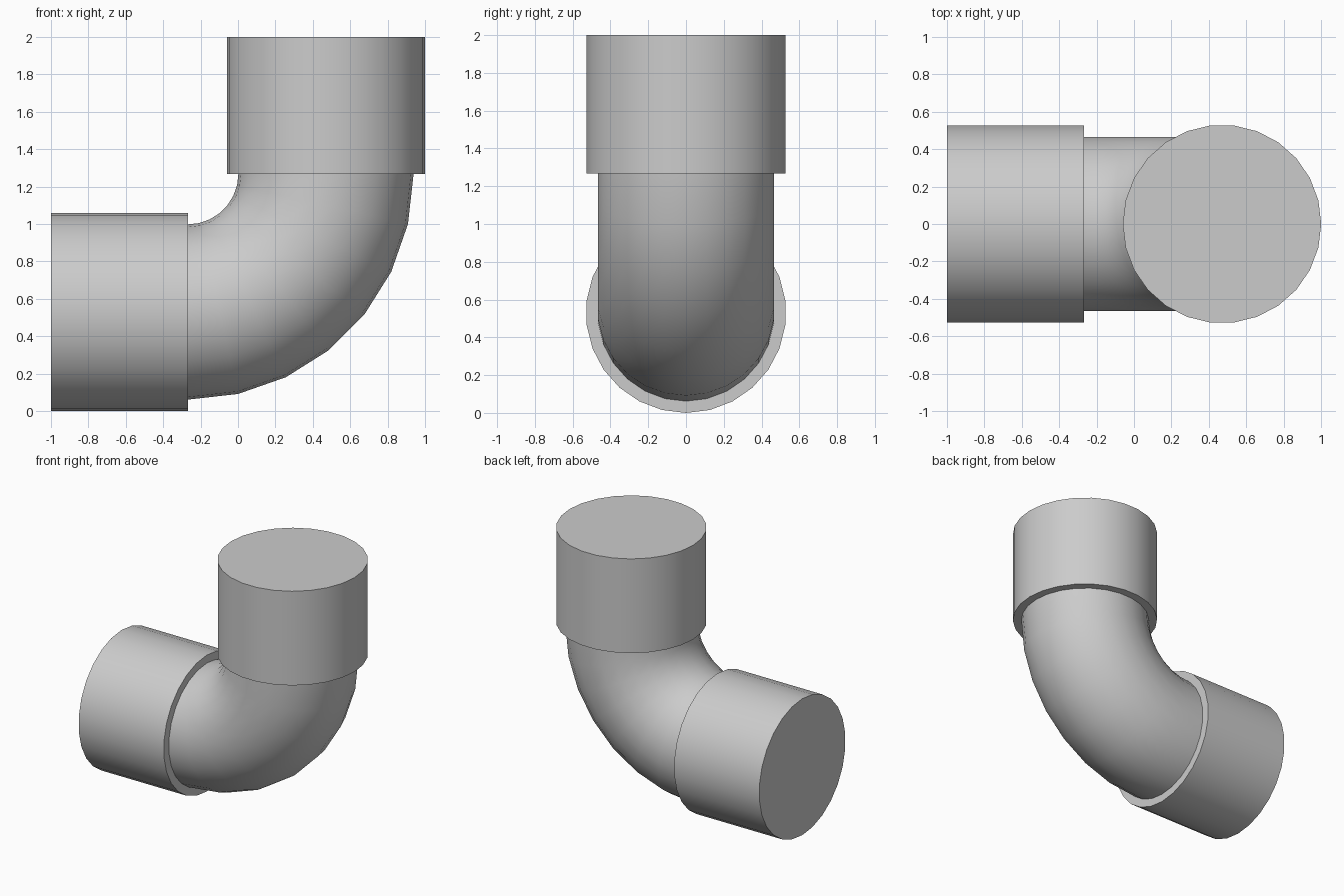
import bpy, bmesh
from math import radians, pi
from mathutils import Matrix, Vector

cube = bpy.data.objects.get("Cube")
if cube:
    bpy.data.objects.remove(cube)

SIDES, BEND_STEPS = 26, 7
SOCKET_R, PIPE_R = 0.53, 0.468
AXIS_X, AXIS_Z = 0.47, 0.53          # centre lines of the two sockets
PIVOT = Vector((-0.268, 0, 1.268))   # centre of the bend
SOCKET_LEN = 0.732

# Plain grey plastic
grey = bpy.data.materials.new("pipe_grey")
grey.use_nodes = True
grey.diffuse_color = (0.6, 0.6, 0.6, 1)
grey.node_tree.nodes["Principled BSDF"].inputs["Base Color"].default_value = (0.6, 0.6, 0.6, 1)


def finish(bm, name):
    bmesh.ops.recalc_face_normals(bm, faces=bm.faces)
    mesh = bpy.data.meshes.new(name)
    bm.to_mesh(mesh)
    bm.free()
    mesh.materials.append(grey)
    obj = bpy.data.objects.new(name, mesh)
    bpy.context.collection.objects.link(obj)
    bpy.ops.object.select_all(action='DESELECT')
    obj.select_set(True)
    bpy.context.view_layer.objects.active = obj
    bpy.ops.object.shade_smooth_by_angle(angle=radians(30))


def socket(name, centre, turn):
    # Capped cylinder with a corner facing the plane of the bend
    bm = bmesh.new()
    place = Matrix.Translation(centre) @ turn @ Matrix.Rotation(pi / 2, 4, 'Z')
    bmesh.ops.create_cone(bm, cap_ends=True, segments=SIDES, radius1=SOCKET_R,
                          radius2=SOCKET_R, depth=SOCKET_LEN, matrix=place)
    finish(bm, name)


socket("upper_socket", (AXIS_X, 0, PIVOT.z + SOCKET_LEN / 2), Matrix.Identity(4))
socket("side_socket", (PIVOT.x - SOCKET_LEN / 2, 0, AXIS_Z), Matrix.Rotation(pi / 2, 4, 'Y'))

# Quarter bend: a ring swept round the pivot
bm = bmesh.new()
ring = Matrix.Translation((AXIS_X, 0, PIVOT.z)) @ Matrix.Rotation(pi / 2, 4, 'Z')
bmesh.ops.create_circle(bm, segments=SIDES, radius=PIPE_R, matrix=ring)
bmesh.ops.spin(bm, geom=bm.verts[:] + bm.edges[:], cent=PIVOT, axis=(0, 1, 0),
               angle=pi / 2, steps=BEND_STEPS, use_duplicate=False)
finish(bm, "elbow_bend")
